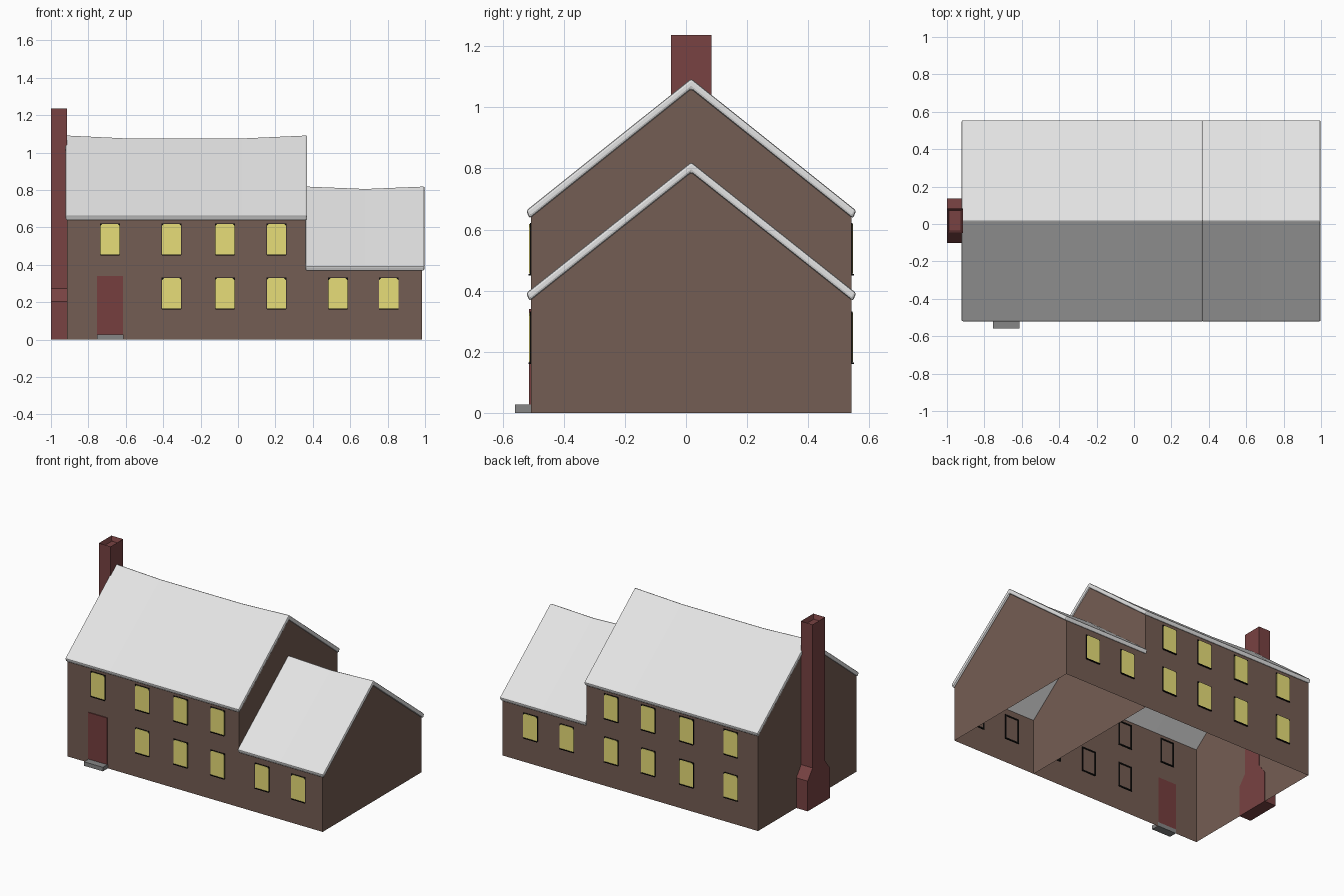
import bpy, bmesh

if "Cube" in bpy.data.objects:
    bpy.data.objects.remove(bpy.data.objects["Cube"])


def material(name, rgb):
    m = bpy.data.materials.new(name)
    lin = [(c / 255 / 12.92) if c < 10 else ((c / 255 + 0.055) / 1.055) ** 2.4 for c in rgb]
    m.diffuse_color = (*lin, 1)
    m.use_nodes = True
    m.node_tree.nodes["Principled BSDF"].inputs["Base Color"].default_value = m.diffuse_color
    return m


WALL = material("brown wall", (116, 93, 83))
ROOF = material("pale roof", (228, 228, 228))
BRICK = material("dark red brick", (120, 66, 66))
DOOR = material("dark red door", (118, 62, 62))
PANE = material("yellow glass", (238, 228, 124))
FRAME = material("black frame", (12, 11, 10))
STONE = material("grey stone", (134, 134, 134))

YF, YB, YC = -0.507, 0.541, 0.017     # front wall, back wall, ridge line


def make(name, verts, faces, mat, fix=True):
    me = bpy.data.meshes.new(name)
    me.from_pydata(verts, [], faces)
    if fix:
        bm = bmesh.new()
        bm.from_mesh(me)
        bmesh.ops.recalc_face_normals(bm, faces=bm.faces)
        bm.to_mesh(me)
        bm.free()
    me.materials.append(mat)
    ob = bpy.data.objects.new(name, me)
    bpy.context.collection.objects.link(ob)
    return ob


def loft(name, sections, mat):
    """Solid through a list of equal-length point loops."""
    n = len(sections[0])
    verts = [p for s in sections for p in s]
    faces = [tuple(range(n)), tuple(range(len(verts) - n, len(verts)))]
    for k in range(len(sections) - 1):
        for i in range(n):
            j = (i + 1) % n
            faces.append((k * n + i, k * n + j, (k + 1) * n + j, (k + 1) * n + i))
    return make(name, verts, faces, mat)


def box(name, x0, x1, y0, y1, z0, z1, mat):
    return loft(name, [[(x0, y0, z), (x1, y0, z), (x1, y1, z), (x0, y1, z)]
                       for z in (z0, z1)], mat)


def walls(name, x0, x1, eave, ridge, left_gable):
    """Thin shell, open below and above, with pointed gable ends."""
    prof = [(YF, 0), (YB, 0), (YB, eave), (YC, ridge), (YF, eave)]
    verts = [(x, y, z) for x in (x0, x1) for y, z in prof]
    faces = [(0, 5, 9, 4), (6, 1, 2, 7), (5, 6, 7, 8, 9)]
    if left_gable:
        faces.append((0, 4, 3, 2, 1))
    return make(name, verts, faces, WALL, fix=False)


def roof(name, stations, eave):
    """Pitched slab; stations are (x, ridge height) so the ridge can sag."""
    secs = []
    for x, rz in stations:
        secs.append([(x, -0.523, eave + 0.022), (x, YC, rz), (x, 0.557, eave + 0.022),
                     (x, 0.546, eave - 0.004), (x, YC, rz - 0.034), (x, -0.512, eave - 0.004)])
    ob = loft(name, secs, ROOF)
    b = ob.modifiers.new("rounded edges", "BEVEL")
    b.width, b.segments, b.limit_method, b.angle_limit = 0.008, 2, "ANGLE", 0.7
    return ob


# house bodies
walls("main_walls", -0.915, 0.362, 0.648, 1.064, True)
walls("wing_walls", 0.362, 0.985, 0.378, 0.792, False)

# roofs with slightly sagging ridges
roof("main_roof", [(-0.922, 1.094), (-0.59, 1.078), (0.02, 1.078), (0.37, 1.094)], 0.64)
roof("wing_roof", [(0.36, 0.821), (0.68, 0.808), (0.998, 0.821)], 0.37)

# chimney: wide foot, sloped shoulders, tall stack with a recessed flue
levels = [(0, 0.118), (0.203, 0.118), (0.272, 0.066), (1.236, 0.066)]
chimney = loft("chimney", [[(-1, YC - w, z), (-0.913, YC - w, z), (-0.913, YC + w, z),
                            (-1, YC + w, z)] for z, w in levels], BRICK)
bm = bmesh.new()
bm.from_mesh(chimney.data)
top = [f for f in bm.faces if f.calc_center_median().z > 1.23]
bmesh.ops.inset_region(bm, faces=top, thickness=0.016)
bmesh.ops.translate(bm, verts=top[0].verts, vec=(0, 0, -0.03))
bm.to_mesh(chimney.data)
bm.free()

# door and doorstep
box("front_door", -0.755, -0.616, YF - 0.006, YF + 0.001, 0.027, 0.34, DOOR)
box("doorstep", -0.753, -0.613, -0.56, YF + 0.002, 0, 0.027, STONE)


def window(label, cx, cz, wall_y, out):
    """Frame ring running through the wall, a glass plate and a sill."""
    def rect(w, h, d):
        return [(cx + sx * w, wall_y + out * d, cz + sz * h)
                for sx, sz in ((-1, -1), (1, -1), (1, 1), (-1, 1))]
    verts = (rect(0.053, 0.084, 0.004) + rect(0.044, 0.075, 0.004)
             + rect(0.053, 0.084, -0.004) + rect(0.044, 0.075, -0.004))
    faces = []
    for i in range(4):
        j = (i + 1) % 4
        faces += [(i, j, 4 + j, 4 + i), (8 + i, 8 + j, 12 + j, 12 + i),
                  (i, j, 8 + j, 8 + i), (4 + i, 4 + j, 12 + j, 12 + i)]
    make("window_frame_" + label, verts, faces, FRAME)
    w, h, c = 0.051, 0.081, 0.01
    outline = [(-w, -h), (w, -h), (w, h - c), (w - c, h), (c - w, h), (-w, h - c)]
    loft("window_glass_" + label,
         [[(cx + x, wall_y + out * d, cz + z) for x, z in outline] for d in (0.001, 0.006)], PANE)
    ya, yb = sorted((wall_y, wall_y + out * 0.009))
    box("window_sill_" + label, cx - 0.051, cx + 0.051, ya, yb, cz - 0.087, cz - 0.082, FRAME)


# windows: two rows on the main house, one row on the wing, front and back
UP, LOW = 0.537, 0.247
main_x, wing_x = (-0.685, -0.355, -0.07, 0.205), (0.535, 0.806)
spots = [(x, UP) for x in main_x] + [(x, LOW) for x in main_x + wing_x]
for n, (x, z) in enumerate(spots):
    if (x, z) != (main_x[0], LOW):      # the door takes this place at the front
        window("front_%d" % n, x, z, YF, -1)
    window("back_%d" % n, x - 0.029, z, YB, 1)
